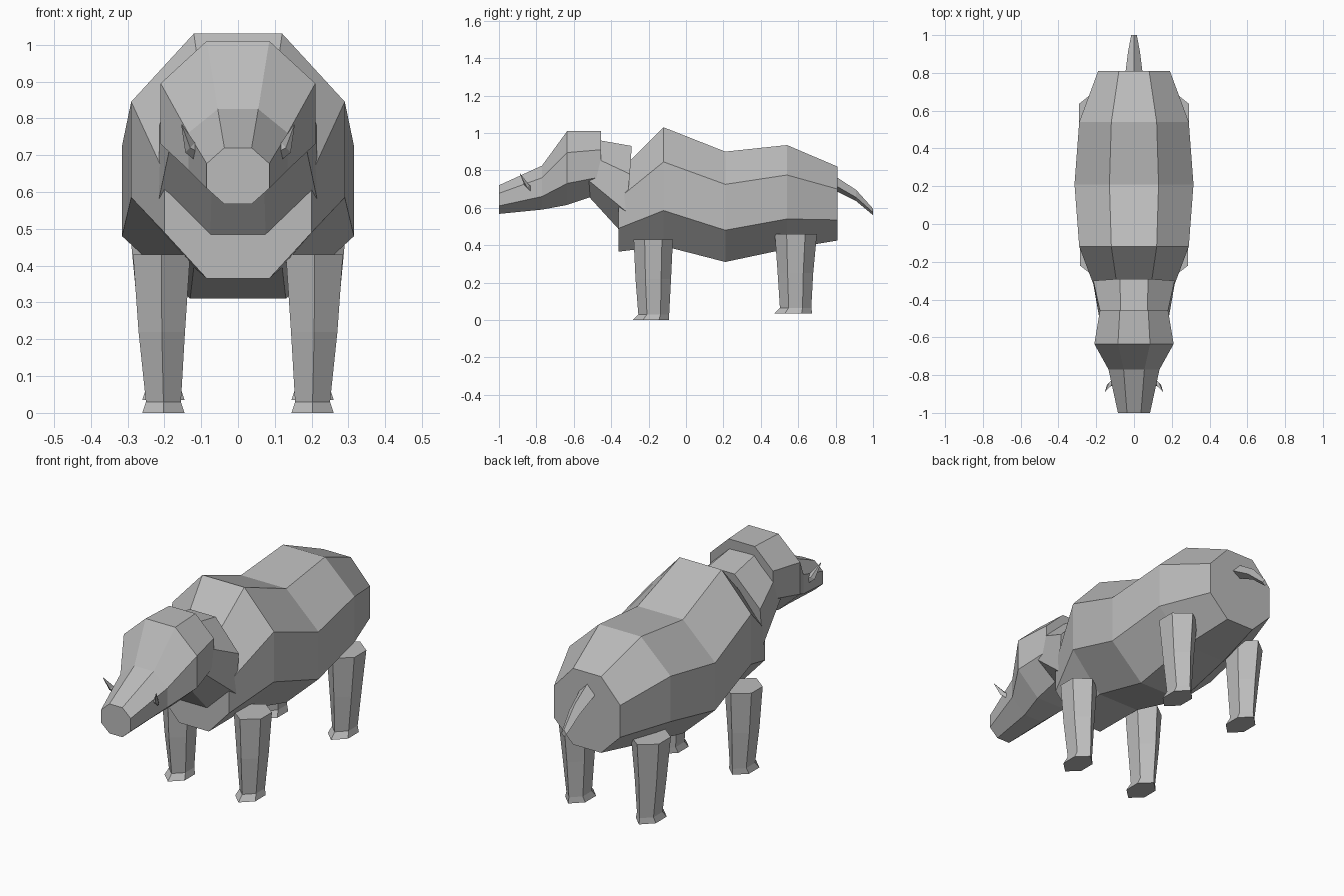
import bpy, bmesh
from mathutils import Vector

if "Cube" in bpy.data.objects:
    bpy.data.objects.remove(bpy.data.objects["Cube"], do_unlink=True)

hide = bpy.data.materials.new("grey_hide")
hide.use_nodes = True
GREY = (0.5, 0.5, 0.5, 1)
hide.diffuse_color = GREY
for node in hide.node_tree.nodes:
    if node.type == 'BSDF_PRINCIPLED':
        node.inputs["Base Color"].default_value = GREY


def loft(name, rings):
    """Skin a list of equal-sized rings and cap both ends."""
    bm = bmesh.new()
    loops = [[bm.verts.new(p) for p in ring] for ring in rings]
    n = len(loops[0])
    for a, b in zip(loops, loops[1:]):
        for i in range(n):
            j = (i + 1) % n
            bm.faces.new((a[i], a[j], b[j], b[i]))
    bm.faces.new(loops[0])
    bm.faces.new(loops[-1])
    bmesh.ops.recalc_face_normals(bm, faces=bm.faces)
    mesh = bpy.data.meshes.new(name)
    bm.to_mesh(mesh)
    bm.free()
    mesh.materials.append(hide)
    obj = bpy.data.objects.new(name, mesh)
    bpy.context.collection.objects.link(obj)
    return obj


def octagon(narrow, wide, side):
    """Mirror four (y, z) side points, top to bottom, into an eight-sided ring."""
    half = [(x, y, z) for x, (y, z) in zip((narrow, wide, wide, narrow), side)]
    return half + [(-x, y, z) for x, y, z in reversed(half)]


def upright(y, narrow, wide, *heights):
    return octagon(narrow, wide, [(y, z) for z in heights])


# Barrel body
loft("body", [
    upright(-0.36, 0.085, 0.20, 0.79, 0.65, 0.49, 0.365),
    upright(-0.12, 0.12, 0.29, 1.03, 0.845, 0.585, 0.395),
    upright(0.21, 0.13, 0.315, 0.90, 0.725, 0.48, 0.31),
    upright(0.54, 0.12, 0.29, 0.935, 0.775, 0.54, 0.38),
    upright(0.81, 0.08, 0.19, 0.82, 0.70, 0.535, 0.425),
])

# Neck, tilted between chest and skull
loft("neck", [
    octagon(0.07, 0.18, [(-0.46, 0.96), (-0.46, 0.855), (-0.52, 0.745), (-0.52, 0.66)]),
    octagon(0.075, 0.215, [(-0.29, 0.93), (-0.30, 0.78), (-0.32, 0.58), (-0.36, 0.485)]),
])

# Head and blunt snout
loft("head", [
    upright(-1.0, 0.037, 0.085, 0.72, 0.677, 0.61, 0.567),
    upright(-0.77, 0.055, 0.135, 0.825, 0.76, 0.66, 0.59),
    upright(-0.635, 0.085, 0.21, 1.01, 0.895, 0.73, 0.615),
    octagon(0.075, 0.18, [(-0.455, 1.01), (-0.455, 0.91), (-0.455, 0.765), (-0.50, 0.66)]),
])

# Drooping tail: y, half width, top, side and bottom heights
loft("tail", [
    [(0, y, top), (w, y, mid), (0, y, low), (-w, y, mid)]
    for y, w, top, mid, low in [
        (0.78, 0.048, 0.78, 0.73, 0.70),
        (0.91, 0.032, 0.695, 0.655, 0.635),
        (1.0, 0.015, 0.595, 0.575, 0.56)]
])


def hexagon(sx, z, y0, y1, x0, x1):
    mid, ya, yb = (x0 + x1) / 2, y0 + 0.28 * (y1 - y0), y1 - 0.28 * (y1 - y0)
    pts = [(mid, y0), (x1, ya), (x1, yb), (mid, y1), (x0, yb), (x0, ya)]
    return [(sx * x, y, z) for x, y in pts]


FRONT = [(0.43, -0.28, -0.07, 0.13, 0.285), (0.22, -0.27, -0.08, 0.144, 0.27),
         (0.03, -0.255, -0.09, 0.155, 0.25), (0, -0.285, -0.09, 0.145, 0.26)]
HIND = [(0.46, 0.475, 0.70, 0.13, 0.29), (0.25, 0.49, 0.68, 0.144, 0.27),
        (0.065, 0.502, 0.67, 0.155, 0.25), (0.035, 0.472, 0.675, 0.145, 0.26)]

for side, sx in (("left", 1), ("right", -1)):
    # Tapered legs with flared hooves
    for name, rows in (("front", FRONT), ("hind", HIND)):
        loft(f"{name}_{side}_leg", [hexagon(sx, *row) for row in rows])
    # Small upturned tusks
    path = [(0.10, -0.83, 0.705, 0.018), (0.13, -0.85, 0.72, 0.013), (0.153, -0.888, 0.783, 0.001)]
    loft(f"{side}_tusk", [
        [Vector((sx * (x + r * dx), y + r * dy, z - r * dx))
         for dx, dy in ((1, 0), (0, 1), (-1, 0), (0, -1))]
        for x, y, z, r in path])
